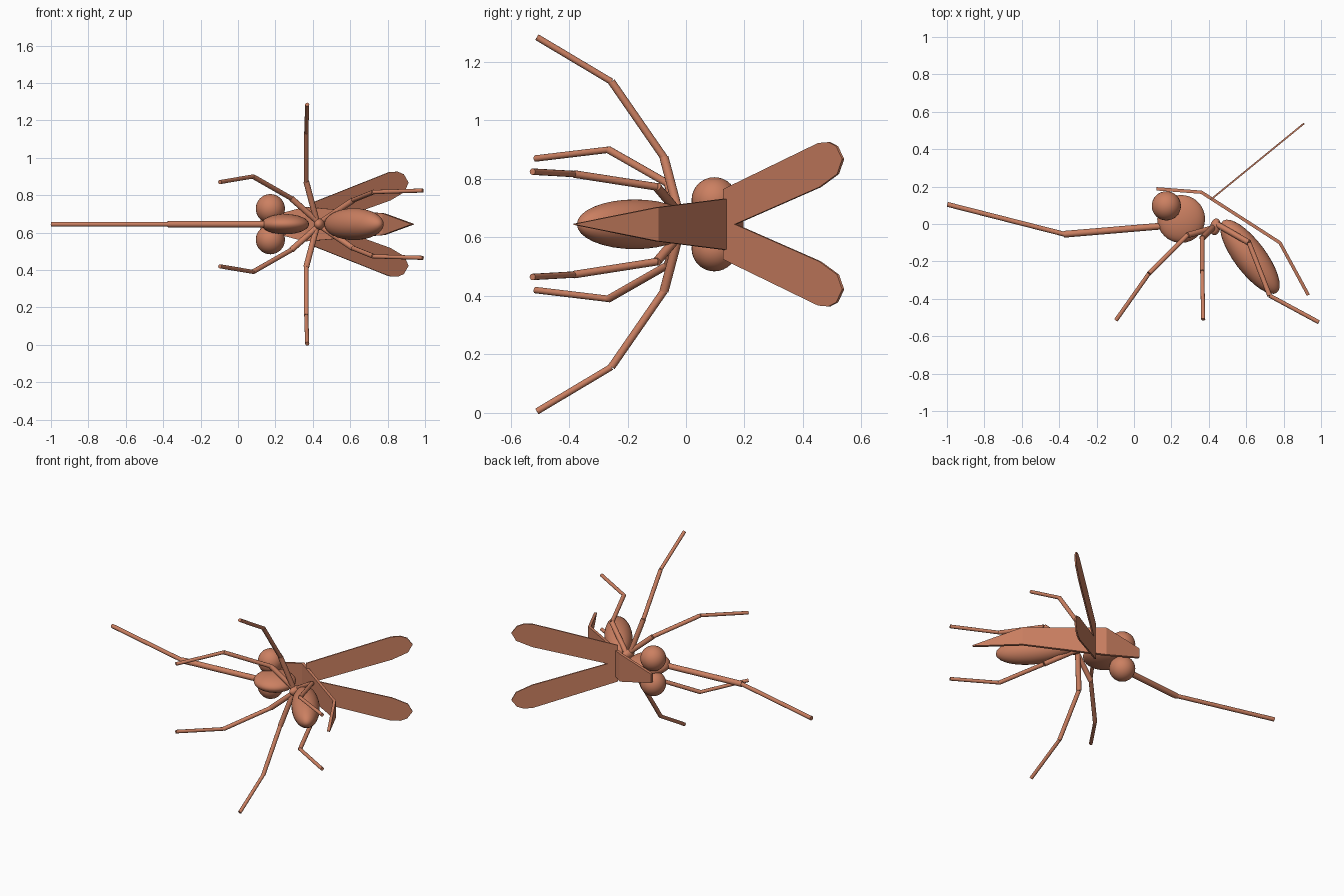
import bpy, bmesh, math
from mathutils import Vector

if "Cube" in bpy.data.objects:
    bpy.data.objects.remove(bpy.data.objects["Cube"], do_unlink=True)

MID = 0.645  # height of the symmetry plane (the insect lies on its side)

clay = bpy.data.materials.new("terracotta")
clay.use_nodes = True
clay.diffuse_color = (0.60, 0.215, 0.12, 1)
clay.node_tree.nodes["Principled BSDF"].inputs["Base Color"].default_value = clay.diffuse_color


def finish(obj, name, smooth=False):
    obj.name = name
    obj.data.materials.append(clay)
    if smooth:
        obj.data.shade_smooth()
    return obj


def ellipsoid(name, centre, radii, turn=0):
    bpy.ops.mesh.primitive_uv_sphere_add(segments=32, ring_count=16, location=centre)
    obj = bpy.context.object
    obj.scale = radii
    obj.rotation_euler.z = turn
    return finish(obj, name, True)


def rod(name, start, end, radius):
    a, b = Vector(start), Vector(end)
    bpy.ops.mesh.primitive_cylinder_add(vertices=12, radius=radius, depth=(b - a).length,
                                        location=(a + b) / 2)
    obj = bpy.context.object
    obj.rotation_euler = (b - a).to_track_quat("Z", "Y").to_euler()
    finish(obj, name)
    bpy.ops.object.shade_smooth_by_angle(angle=math.radians(40))


def sheet(name, faces, thickness):
    bm = bmesh.new()
    for pts in faces:
        bm.faces.new([bm.verts.new(p) for p in pts])
    bmesh.ops.remove_doubles(bm, verts=bm.verts, dist=0.0001)
    bmesh.ops.recalc_face_normals(bm, faces=bm.faces)
    mesh = bpy.data.meshes.new(name)
    bm.to_mesh(mesh)
    bm.free()
    obj = bpy.data.objects.new(name, mesh)
    bpy.context.collection.objects.link(obj)
    solid = obj.modifiers.new("thickness", "SOLIDIFY")
    solid.thickness = thickness
    solid.offset = 0
    return finish(obj, name)


# Body
ellipsoid("head", (0.252, 0.027, MID), (0.128, 0.128, 0.054))
ellipsoid("neck", (0.435, -0.015, MID), (0.028, 0.045, 0.03), -0.2)
ellipsoid("abdomen", (0.62, -0.175, MID), (0.24, 0.085, 0.085), math.atan2(-0.8, 0.6))

# Proboscis
rod("proboscis_base", (0.16, -0.01, MID), (-0.375, -0.055, MID), 0.018)
rod("proboscis_tip", (-0.37, -0.055, MID), (-0.998, 0.105, MID), 0.013)

# Back shell: a folded strip given as x, y and half width
strip = [(0.12, 0.188, 0.03), (0.36, 0.17, 0.092), (0.78, -0.10, 0.058), (0.932, -0.38, 0.002)]
sheet("back_shell", [[(x0, y0, MID - w0), (x1, y1, MID - w1), (x1, y1, MID + w1), (x0, y0, MID + w0)]
                     for (x0, y0, w0), (x1, y1, w1) in zip(strip, strip[1:])], 0.018)

# Paired parts: joints are x, y and distance from the symmetry plane
legs = {
    "front_leg": [(0.43, -0.02, 0.01), (0.285, -0.06, 0.138), (0.08, -0.265, 0.255), (-0.097, -0.515, 0.225)],
    "middle_leg": [(0.42, -0.02, 0.02), (0.365, -0.075, 0.228), (0.365, -0.255, 0.488), (0.37, -0.51, 0.64)],
    "rear_leg": [(0.44, 0.0, 0.01), (0.615, -0.10, 0.128), (0.725, -0.383, 0.172), (0.988, -0.525, 0.18)],
}
outline = [(0, 0.12), (0, -0.0175), (0.52, 0.127), (0.617, 0.172),
           (0.645, 0.223), (0.612, 0.267), (0.57, 0.281), (0.514, 0.278)]

for side, label in ((1, "upper"), (-1, "lower")):
    ellipsoid(f"eye_{label}", (0.173, 0.097, MID + side * 0.083), (0.078,) * 3)
    sheet(f"wing_{label}", [[(0.41 + 0.774 * s, 0.13 + 0.632 * s, MID + side * h)
                             for s, h in outline]], 0.009)
    for name, joints in legs.items():
        pts = [(x, y, MID + side * d) for x, y, d in joints]
        for part, a, b, r in zip(("thigh", "shin", "foot"), pts, pts[1:], (0.016, 0.013, 0.011)):
            rod(f"{name}_{part}_{label}", a, b, r)
